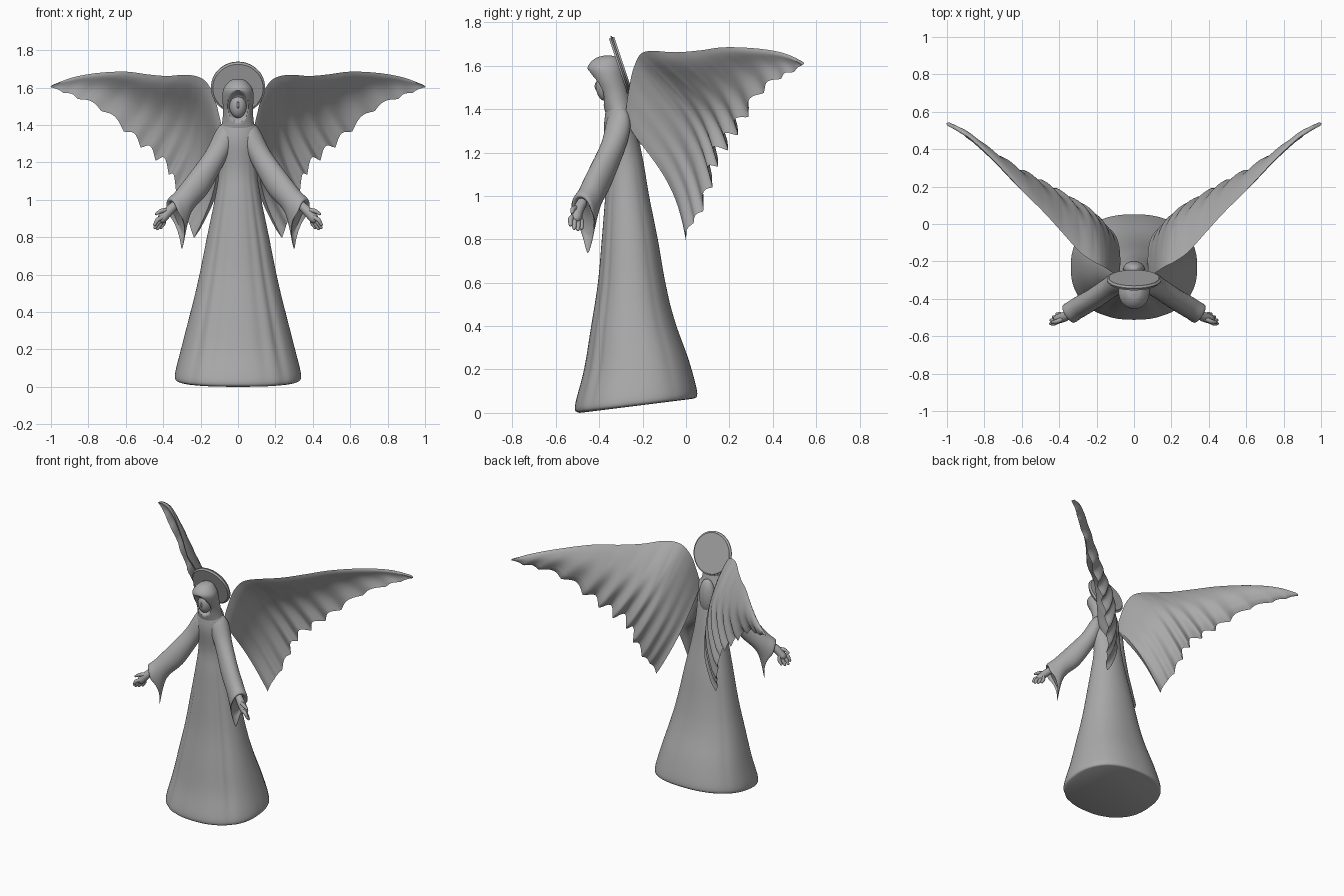
import bpy, bmesh, math
from mathutils import Vector, Matrix

if "Cube" in bpy.data.objects:
    bpy.data.objects.remove(bpy.data.objects["Cube"])

stone = bpy.data.materials.new("grey stone")
stone.diffuse_color = (0.4, 0.4, 0.4, 1)
stone.use_nodes = True
stone.node_tree.nodes["Principled BSDF"].inputs["Base Color"].default_value = stone.diffuse_color


def finish(name, bm, mirror=False, angle=50):
    bmesh.ops.recalc_face_normals(bm, faces=bm.faces)
    me = bpy.data.meshes.new(name)
    bm.to_mesh(me)
    bm.free()
    me.materials.append(stone)
    ob = bpy.data.objects.new(name, me)
    bpy.context.collection.objects.link(ob)
    bpy.ops.object.select_all(action='DESELECT')
    ob.select_set(True)
    bpy.context.view_layer.objects.active = ob
    bpy.ops.object.shade_smooth_by_angle(angle=math.radians(angle))
    if mirror:
        ob.modifiers.new("Mirror", 'MIRROR').use_mirror_merge = False
    return ob


def loft(name, rings, mirror=False, angle=50):
    """Skin closed rings of equal point count and cap both ends."""
    bm = bmesh.new()
    rows = [[bm.verts.new(p) for p in r] for r in rings]
    n = len(rows[0])
    for a, b in zip(rows, rows[1:]):
        for i in range(n):
            j = (i + 1) % n
            bm.faces.new((a[i], a[j], b[j], b[i]))
    bm.faces.new(rows[0])
    bm.faces.new(rows[-1][::-1])
    return finish(name, bm, mirror, angle)


def spline(keys, t):
    """Catmull-Rom through equal-length tuples, t in key units."""
    i = min(int(t), len(keys) - 2)
    f = t - i
    k = [keys[max(0, min(len(keys) - 1, i + o))] for o in (-1, 0, 1, 2)]
    return [b + 0.5 * f * (c - a + f * (2 * a - 5 * b + 4 * c - d + f * (3 * (b - c) + d - a)))
            for a, b, c, d in zip(*k)]


def samples(keys, sub):
    return [spline(keys, i / sub) for i in range((len(keys) - 1) * sub + 1)]


def ball(name, centre, size):
    bm = bmesh.new()
    bmesh.ops.create_uvsphere(bm, u_segments=32, v_segments=20, radius=1,
                              matrix=Matrix.Translation(centre) @ Matrix.Diagonal((*size, 1)))
    return finish(name, bm)


def limb(name, pts):
    """Tapered round tube through (x, y, z, radius), with rounded end."""
    rows = samples(pts, 5)
    d = (Vector(pts[-1][:3]) - Vector(pts[0][:3])).normalized()
    s = d.cross(Vector((0, 0, 1))).normalized()
    w = d.cross(s)
    tip = rows[-1]
    for k in (0.5, 0.85, 0.98):
        rows.append([*(Vector(tip[:3]) + d * tip[3] * k), tip[3] * math.sqrt(1 - k * k)])
    loft(name, [[Vector(r[:3]) + r[3] * (s * math.cos(a) + w * math.sin(a))
                 for a in (math.tau * i / 12 for i in range(12))] for r in rows], True)


# robe: z, half width, front y, back y
robe = [(0, .318, -.492, .03), (.03, .338, -.512, .052), (.2, .3, -.47, .014),
        (.4, .252, -.437, -.048), (.6, .206, -.406, -.095), (.8, .166, -.388, -.13),
        (1.0, .125, -.372, -.17), (1.15, .102, -.36, -.195), (1.3, .105, -.377, -.225),
        (1.38, .1, -.372, -.24), (1.43, .07, -.36, -.26), (1.48, .05, -.35, -.27)]
rings = []
for z, hw, yf, yb in samples(robe, 6):
    ring = []
    for i in range(120):
        deg = i * 3 - 180
        a = math.radians(deg)
        # pressed-in vertical folds, symmetric about the front
        fold = sum(h * math.exp(-((abs(deg) - c) / 6) ** 2)
                   for c, h in ((24, .025), (44, .04), (125, .01)))
        k = 1 - fold * max(0, min(1, (1.3 - z) / .5)) * min(1, .3 + z * 3)
        # hem is squarer than an ellipse
        e = .86 + .14 * min(1, z / 1.2)
        s, c = (math.copysign(abs(q) ** e, q) for q in (math.sin(a), math.cos(a)))
        # hem rises towards the back
        lift = .065 * (1 - c) / 2 * max(0, 1 - z / .5)
        ring.append((hw * k * s, (yf + yb) / 2 - (yb - yf) / 2 * k * c, z + lift))
    rings.append(ring)
loft("robe", rings)

# hood with a hollow for the face
hood = [(1.36, .098, -.365, -.235), (1.42, .084, -.382, -.25), (1.48, .08, -.402, -.265),
        (1.54, .083, -.435, -.28), (1.585, .08, -.454, -.288), (1.615, .064, -.44, -.3),
        (1.638, .04, -.41, -.315), (1.647, .012, -.375, -.345)]
rings = []
for z, hw, yf, yb in samples(hood, 6):
    ring = []
    for i in range(72):
        a = math.tau * i / 72
        x, c = hw * math.sin(a), math.cos(a)
        y = (yf + yb) / 2 - (yb - yf) / 2 * c
        d = (x / .056) ** 2 + ((z - 1.5) / .085) ** 2
        if c > 0 and d < 1:
            y += .035 * min(1, (1 - d) * 2)
        ring.append((x, y, z))
    rings.append(ring)
loft("hood", rings)
ball("face", (0, -.37, 1.505), (.046, .045, .068))
ball("nose", (0, -.411, 1.506), (.007, .01, .02))
ball("hood_back_drape", (0, -.24, 1.32), (.058, .042, .12))

# tilted halo disc behind the head
bm = bmesh.new()
bmesh.ops.create_cone(bm, cap_ends=True, segments=64, radius1=.145, radius2=.145, depth=.026,
                      matrix=Matrix.Translation((0, -.3, 1.6)) @ Matrix.Rotation(math.radians(108.4), 4, 'X'))
rim = [e for e in bm.edges if any(len(f.verts) > 4 for f in e.link_faces)]
bmesh.ops.bevel(bm, geom=rim, offset=.01, segments=3, affect='EDGES')
finish("halo", bm)

# flared sleeve: upper point, lower point, half width; last row folds inside the cuff
sleeve = [(.06, -.3, 1.42, .03, -.31, 1.27, .055), (.105, -.315, 1.385, .06, -.315, 1.23, .062),
          (.165, -.355, 1.265, .092, -.325, 1.17, .056), (.257, -.42, 1.138, .17, -.375, 1.03, .056),
          (.325, -.462, 1.05, .262, -.428, .92, .057), (.366, -.49, 1.005, .303, -.455, .733, .056),
          (.345, -.478, .985, .29, -.447, .82, .04)]
rings = []
d = Vector((.6, -.4, -.7)).normalized()
for r in samples(sleeve, 5):
    t, b = Vector(r[:3]), Vector(r[3:6])
    w = d.cross(t - b).normalized() * r[6]
    droop = min(1, max(0, ((t - b).length - .15) / .12))
    ring = []
    for i in range(32):
        a = math.tau * i / 32
        c = math.cos(a)
        # cuff edge curves back up the arm between wrist and hanging tip
        hollow = -d * .03 * droop * max(0, 1 - (c + .3) ** 2 / .6)
        ring.append((t + b) / 2 + (t - b) / 2 * c + hollow
                    + w * math.sin(a) * (1 + .5 * droop * (c - .2)))
    rings.append(ring)
loft("sleeve", rings, True)

# hand
limb("palm", [(.325, -.47, .985, .022), (.37, -.495, .94, .026), (.405, -.507, .9, .026)])
for i, (x, y, z) in enumerate([(.445, -.532, .868), (.443, -.515, .852),
                               (.43, -.498, .847), (.412, -.482, .852)]):
    limb(f"finger_{i + 1}", [(.395, y * .5 - .25, .91, .012), (x - .015, y, z + .025, .012), (x, y, z, .009)])
limb("thumb", [(.37, -.5, .945, .013), (.41, -.52, .94, .012), (.437, -.525, .925, .008)])

# wing: ribs from leading edge to feather tip
ribs = [(.08, -.28, 1.36, .235, 0, .795), (.1, -.27, 1.45, .262, .035, .875),
        (.13, -.25, 1.56, .29, .08, .93), (.17, -.225, 1.63, .33, .122, 1.04),
        (.22, -.2, 1.66, .37, .148, 1.135), (.29, -.15, 1.668, .44, .195, 1.21),
        (.38, -.05, 1.662, .52, .24, 1.28), (.48, .06, 1.67, .61, .288, 1.365),
        (.6, .18, 1.685, .73, .36, 1.475), (.75, .34, 1.678, .855, .44, 1.54),
        (.88, .46, 1.655, .93, .5, 1.572), (.985, .53, 1.617, 1.0, .54, 1.605)]
back = Vector((-.68, .68, .29)).normalized()
SUB, N = 10, 16
rings = []
for i, r in enumerate(samples(ribs, SUB)):
    u = i / SUB
    t, b = Vector(r[:3]), Vector(r[3:])
    fade = 1 - u / (len(ribs) - 1)
    # notches between feather tips, shallow near the body
    notch = .02 + .09 * min(1, max(0, (u - 1.5) / 3))
    reach = 1 - notch * math.sin(math.pi * (u % 1)) ** 1.3
    ring = []
    for side in (1, -1):
        for k in range(N):
            v = k / N if side == 1 else 1 - k / N
            bulge = .075 * min(1, fade * 1.6) * math.sin(math.pi * v ** 1.2)
            ripple = .005 * math.cos(math.tau * u) * v * min(1, 3 * fade)
            thick = .006 * min(1, v * 6) + (.012 + .034 * fade) * math.sqrt(v) * (1 - v) ** 1.1
            ring.append(t.lerp(b, v * reach) + back * (bulge + ripple + side * thick))
    rings.append(ring)
loft("wing", rings, True, 60)
